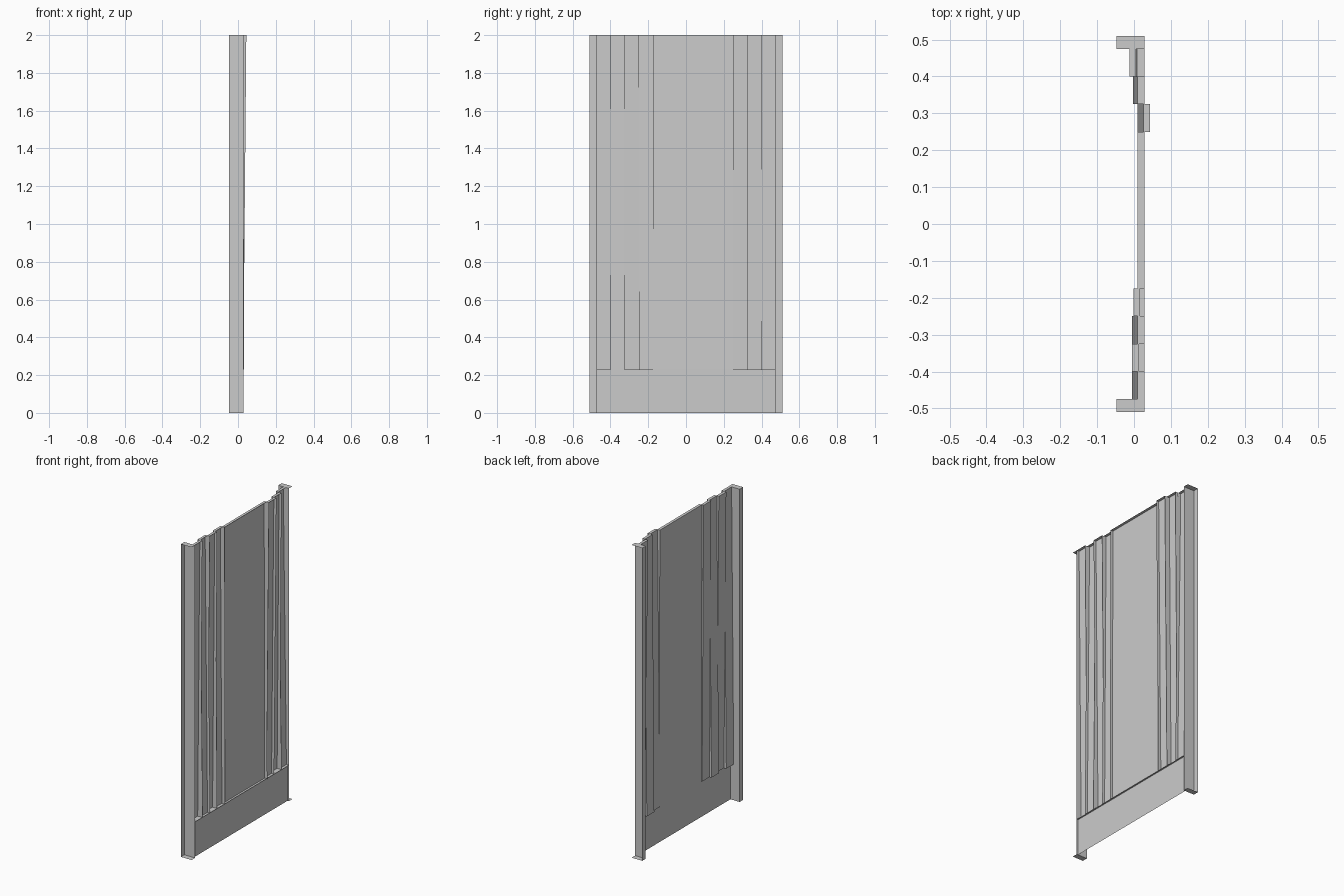
import bpy

cube = bpy.data.objects.get("Cube")
if cube:
    bpy.data.objects.remove(cube, do_unlink=True)

HEIGHT = 2.0
SILL = 0.23       # top of the kick board
REAR = 0.028      # open rear edge of the sheet metal
FLANGE = -0.047   # outer face of the side flanges
EDGE, WEB = 0.51, 0.475
DEPTH = 0.018     # depth of each folded pleat

grey = bpy.data.materials.new("sheet_grey")
grey.use_nodes = True
colour = (0.6, 0.6, 0.6, 1)
grey.diffuse_color = colour
grey.node_tree.nodes["Principled BSDF"].inputs["Base Color"].default_value = colour


def sheet(name, quads):
    """Object made of four-cornered sheet faces."""
    verts = [v for q in quads for v in q]
    faces = [range(i, i + 4) for i in range(0, len(verts), 4)]
    mesh = bpy.data.meshes.new(name)
    mesh.from_pydata(verts, [], [list(f) for f in faces])
    mesh.materials.append(grey)
    obj = bpy.data.objects.new(name, mesh)
    bpy.context.collection.objects.link(obj)
    return obj


def plate_x(x0, x1, y0, y1, z0, z1):
    """Upright face across y, leaning from x0 at the bottom to x1 at the top."""
    return [(x0, y0, z0), (x1, y0, z1), (x1, y1, z1), (x0, y1, z0)]


def plate_z(x0, x1, y0, y1, z):
    return [(x0, y0, z), (x1, y0, z), (x1, y1, z), (x0, y1, z)]


def pleat(name, y0, y1, low, high):
    """Leaning tray, open at the rear, with folded sides, top and bottom."""
    quads = [plate_x(low, high, y0, y1, SILL, HEIGHT),
             plate_z(high, high + DEPTH, y0, y1, HEIGHT),
             plate_z(low, REAR, y0, y1, SILL)]
    for y in (y0, y1):
        quads.append([(low, y, SILL), (low + DEPTH, y, SILL),
                      (high + DEPTH, y, HEIGHT), (high, y, HEIGHT)])
    sheet(name, quads)


# Pleats: y range, then face position at bottom and top
pleats = [
    ("right_outer_pleat", -0.475, -0.4, -0.005, 0.01),
    ("right_second_pleat", -0.4, -0.325, 0.012, -0.005),
    ("right_third_pleat", -0.325, -0.25, -0.005, 0.01),
    ("right_inner_pleat", -0.25, -0.175, 0.009, -0.002),
    ("centre_panel", -0.175, 0.25, 0.014, 0.01),
    ("left_inner_pleat", 0.25, 0.325, 0.01, 0.026),
    ("left_second_pleat", 0.325, 0.4, -0.003, 0.01),
    ("left_outer_pleat", 0.4, 0.475, 0.01, -0.012),
]
for p in pleats:
    pleat(*p)

# Kick board below the pleats
sheet("kick_board", [plate_x(0.018, 0.018, -WEB, WEB, 0, SILL)])

# Side channels: web, outward flange and end caps
for side, s in (("left", 1), ("right", -1)):
    a, b = s * WEB, s * EDGE
    web = [(FLANGE, a, 0), (REAR, a, 0), (REAR, a, HEIGHT), (FLANGE, a, HEIGHT)]
    sheet(side + "_channel", [web,
                              plate_x(FLANGE, FLANGE, a, b, 0, HEIGHT),
                              plate_z(FLANGE, REAR, a, b, 0),
                              plate_z(FLANGE, REAR, a, b, HEIGHT)])
